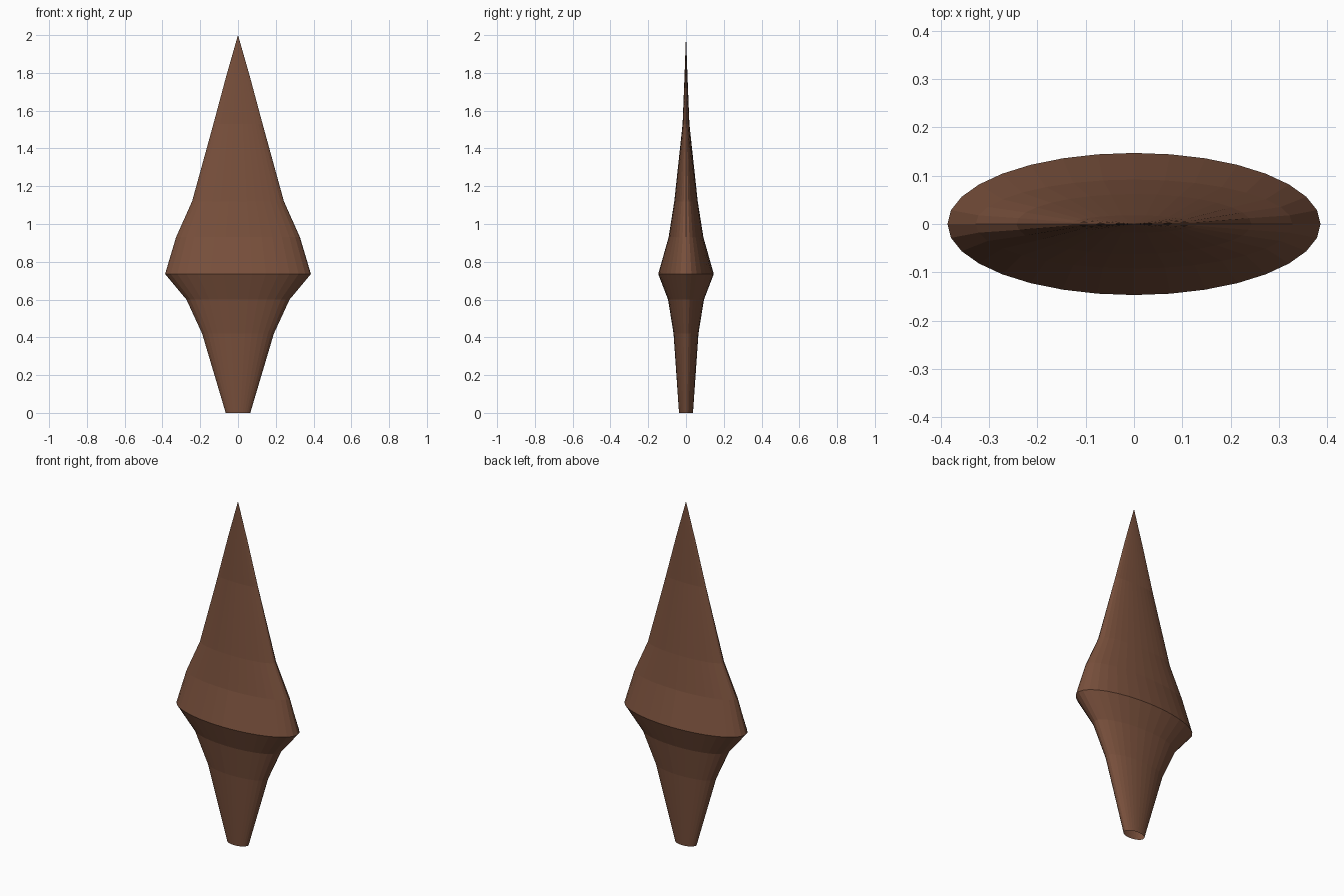
import bpy, bmesh, math

cube = bpy.data.objects.get("Cube")
if cube:
    bpy.data.objects.remove(cube, do_unlink=True)

SIDES = 32

# Warm brown for the whole body
brown = bpy.data.materials.new("warm_brown")
brown.use_nodes = True
colour = (0.19, 0.08, 0.045, 1)
brown.diffuse_color = colour
brown.node_tree.nodes["Principled BSDF"].inputs["Base Color"].default_value = colour

# Cross-sections: height, half width, half depth
sections = [
    (0.0, 0.065, 0.037),
    (0.42, 0.19, 0.066),
    (0.6, 0.273, 0.095),
    (0.735, 0.386, 0.147),
    (0.93, 0.328, 0.092),
    (1.12, 0.243, 0.062),
    (1.53, 0.13, 0.018),
    (1.78, 0.063, 0.008),
]
TIP = 2.0

bm = bmesh.new()


def ring(z, rx, ry):
    angles = [math.tau * i / SIDES for i in range(SIDES)]
    return [bm.verts.new((rx * math.cos(a), ry * math.sin(a), z)) for a in angles]


# Tapered blade with a flared middle and open base
rings = [ring(*s) for s in sections]
for low, high in zip(rings, rings[1:]):
    for i in range(SIDES):
        j = (i + 1) % SIDES
        bm.faces.new((low[i], low[j], high[j], high[i]))

# Pointed tip
tip = bm.verts.new((0, 0, TIP))
for i in range(SIDES):
    bm.faces.new((rings[-1][i], rings[-1][(i + 1) % SIDES], tip))

mesh = bpy.data.meshes.new("flared_spike")
bm.to_mesh(mesh)
bm.free()
mesh.materials.append(brown)
spike = bpy.data.objects.new("flared_spike", mesh)
bpy.context.collection.objects.link(spike)
